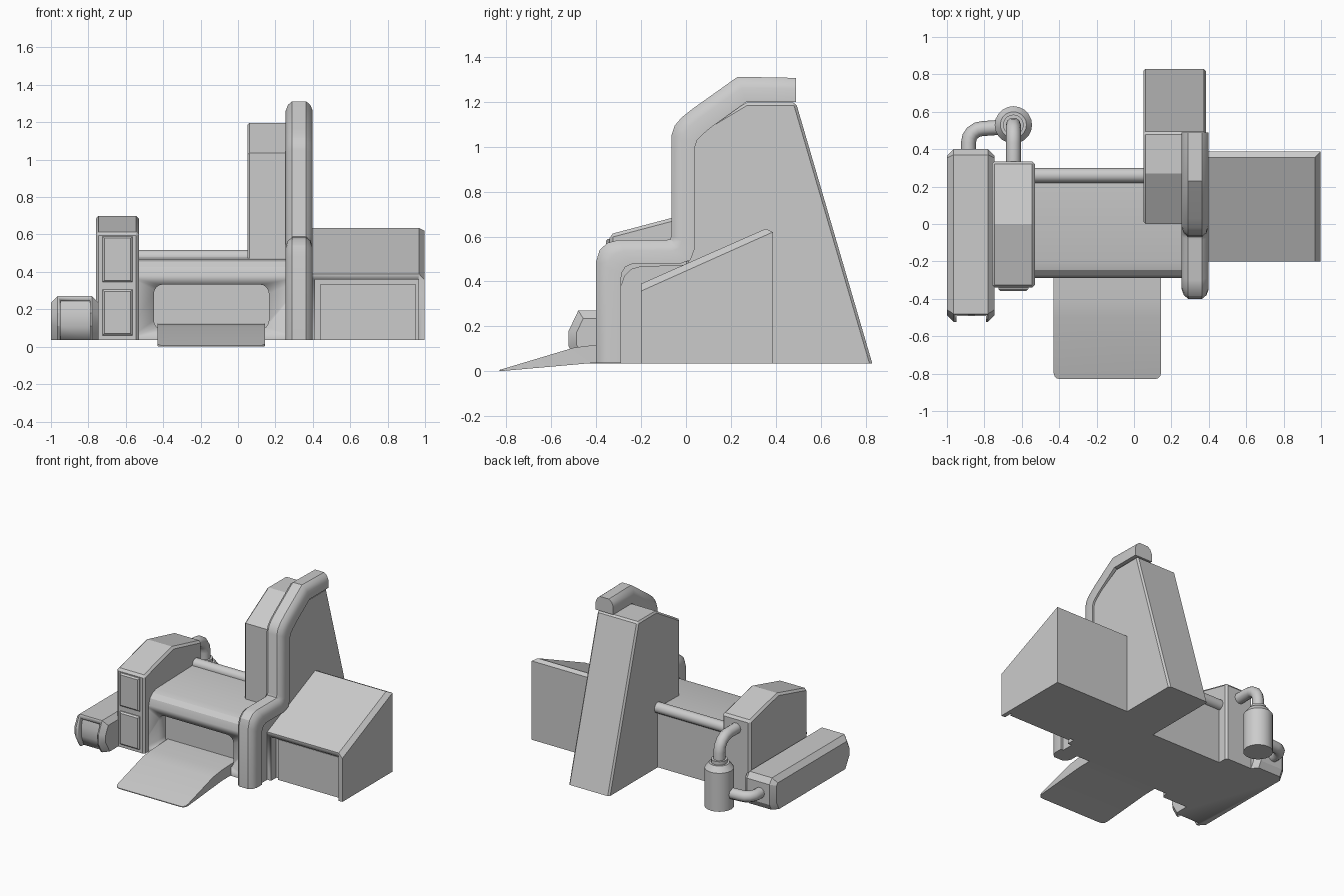
import bpy, bmesh, math
from mathutils import Vector

if "Cube" in bpy.data.objects:
    bpy.data.objects.remove(bpy.data.objects["Cube"])

def finish(name, bm, angle=25):
    bmesh.ops.recalc_face_normals(bm, faces=bm.faces[:])
    me = bpy.data.meshes.new(name)
    bm.to_mesh(me)
    bm.free()
    ob = bpy.data.objects.new(name, me)
    bpy.context.collection.objects.link(ob)
    bpy.ops.object.select_all(action='DESELECT')
    ob.select_set(True)
    bpy.context.view_layer.objects.active = ob
    bpy.ops.object.shade_smooth_by_angle(angle=math.radians(angle))
    return ob

def prism(name, prof, x0, x1, bevel=0, segs=1, pick=None, limit=60):
    """Side (y, z) profile extruded along x, sharp edges above the floor bevelled."""
    bm = bmesh.new()
    f = bm.faces.new([bm.verts.new((x0, y, z)) for y, z in prof])
    r = bmesh.ops.extrude_face_region(bm, geom=[f])
    bmesh.ops.translate(bm, vec=(x1 - x0, 0, 0),
                        verts=[v for v in r['geom'] if isinstance(v, bmesh.types.BMVert)])
    bmesh.ops.recalc_face_normals(bm, faces=bm.faces[:])
    if bevel:
        low = min(z for _, z in prof) + 1e-4
        pick = pick or (lambda e: e.calc_face_angle(0) > math.radians(limit)
                        and max(v.co.z for v in e.verts) > low)
        bmesh.ops.bevel(bm, geom=[e for e in bm.edges if pick(e)], offset=bevel,
                        segments=segs, profile=0.5, affect='EDGES')
    return finish(name, bm)

def rect(y0, y1, z0, z1):
    return [(y0, z0), (y0, z1), (y1, z1), (y1, z0)]

def cut(ob, cutter):
    m = ob.modifiers.new("recess", 'BOOLEAN')
    m.operation, m.solver, m.object = 'DIFFERENCE', 'EXACT', cutter
    cutter.hide_render = True
    cutter.hide_set(True)

def pipe(name, pts, r):
    cu = bpy.data.curves.new(name, 'CURVE')
    cu.dimensions, cu.bevel_depth, cu.bevel_resolution = '3D', r, 3
    cu.use_fill_caps = True
    s = cu.splines.new('POLY')
    s.points.add(len(pts) - 1)
    for p, co in zip(s.points, pts):
        p.co = (*co, 1)
    s.use_smooth = True
    bpy.context.collection.objects.link(bpy.data.objects.new(name, cu))

B = 0.035  # underside height

# Main body with rounded front edge and slot
body = prism("main_body", [(-.29, B), (-.29, .38), (-.275, .425), (-.245, .455), (-.2, .468),
                           (.22, .478), (.26, .478), (.26, B)], -.6, .38)
slot = prism("slot_cutter", rect(-.4, -.21, .09, .333), -.45, .165, .05, 4,
             pick=lambda e: abs(e.verts[0].co.y - e.verts[1].co.y) > .1)
cut(body, slot)

# Ramp in front of the slot
prism("ramp", [(-.83, 0), (-.83, .006), (-.5, .105), (-.4, .118), (-.2, .125), (-.2, .04), (-.4, .038)],
      -.43, .145, .035, 3, pick=lambda e: all(v.co.y < -.82 for v in e.verts)
      and abs(e.verts[0].co.x - e.verts[1].co.x) < .01)

# Gabled cabinet with two front panels
prism("cabinet", [(-.34, B), (-.34, .61), (0, .70), (.335, .62), (.335, B)], -.76, -.53, .015)
for i, z in enumerate((.06, .345)):
    prism(f"cabinet_panel_{i + 1}", rect(-.357, -.3, z, z + .245), -.725, -.565, .01,
          pick=lambda e: all(v.co.y < -.35 for v in e.verts))

# Low chamfered side pod with notched front
pod = prism("side_pod", [(-.48, B), (-.523, .11), (-.523, .18), (-.48, .27), (.37, .27),
                         (.40, .23), (.40, .08), (.375, B)], -1, -.745, .035, limit=80)
cut(pod, prism("pod_notch_cutter", [(-.6, 0), (-.6, .245), (-.462, .245), (-.48, .18),
                                    (-.48, .11), (-.44, 0)], -.95, -.79))

# Tall tower with sloping back
prism("tower", [(0, B), (0, 1.035), (.27, 1.197), (.49, 1.197), (.83, B)], .05, .385, .012)

# Rounded rib swept along the stepped front outline
path = [Vector(p) for p in [(-.40, .037), (-.40, .49), (-.385, .54), (-.35, .572), (-.30, .585),
        (-.085, .585), (-.07, .589), (-.065, .605), (-.065, 1.05), (-.05, 1.095), (-.02, 1.13),
        (.03, 1.17), (.23, 1.312), (.49, 1.307)]]
inner = [Vector(p) for p in [(-.29, .037), (-.29, .41), (-.285, .44), (-.27, .465), (-.24, .478),
         (-.03, .478), (.02, .495), (.04, .55), (.04, 1.0), (.05, 1.03), (.075, 1.055),
         (.11, 1.085), (.27, 1.2), (.49, 1.2)]]
section = [(-.072, 1), (-.072, .45), (-.06, .17), (-.037, 0)]
section += [(-x, t) for x, t in reversed(section)]
bm = bmesh.new()
rings = [[bm.verts.new((.327 + x, *o.lerp(n, t))) for x, t in section] for o, n in zip(path, inner)]
for a, b in zip(rings, rings[1:]):
    for k in range(len(section)):
        j = (k + 1) % len(section)
        bm.faces.new((a[k], a[j], b[j], b[k]))
bm.faces.new(rings[0])
bm.faces.new(rings[-1])
finish("front_rib", bm, 30)

# Lean-to box on the right, with open front recess
def roof_edge(e):
    a, b = (v.co for v in e.verts)
    return min(a.x, b.x) > .99 and abs(a.z - b.z) > .2 and abs(a.y - b.y) > .2

shed = prism("side_shed", [(-.2, B), (-.2, .39), (.355, .635), (.387, .62), (.387, B)],
             .33, .997, .03, pick=roof_edge)
cut(shed, prism("shed_recess_cutter", rect(-.4, -.14, -.1, .36), .412, .965))
prism("shed_inner_panel", rect(-.16, -.1, B, .335), .44, .95)

# Horizontal pipe behind the body
pipe("back_pipe", [(-.6, .26, .48), (.1, .26, .48)], .04)

# Tank with stepped neck
bm = bmesh.new()
prof = [(.10, .04), (.10, .325), (.07, .365), (.055, .365), (.055, .39)]
N = 20
rings = [[bm.verts.new((-.645 + r * math.cos(2 * math.pi * k / N),
                        .53 + r * math.sin(2 * math.pi * k / N), z)) for k in range(N)] for r, z in prof]
for a, b in zip(rings, rings[1:]):
    for k in range(N):
        j = (k + 1) % N
        bm.faces.new((a[k], a[j], b[j], b[k]))
bm.faces.new(rings[0])
bm.faces.new(rings[-1])
finish("tank", bm, 30)

# Elbow pipes from the tank to the cabinet and the pod
arc = [math.radians(a) for a in (0, 22.5, 45, 67.5, 90)]
pipe("upper_elbow", [(-.645, .53, .36)]
     + [(-.645, .43 + .1 * math.cos(a), .44 + .1 * math.sin(a)) for a in arc]
     + [(-.645, .3, .54)], .04)
pipe("lower_elbow", [(-.64, .52, .15), (-.74, .515, .15)]
     + [(-.81 - .075 * math.sin(a), .435 + .075 * math.cos(a), .15) for a in arc]
     + [(-.885, .37, .15)], .04)
